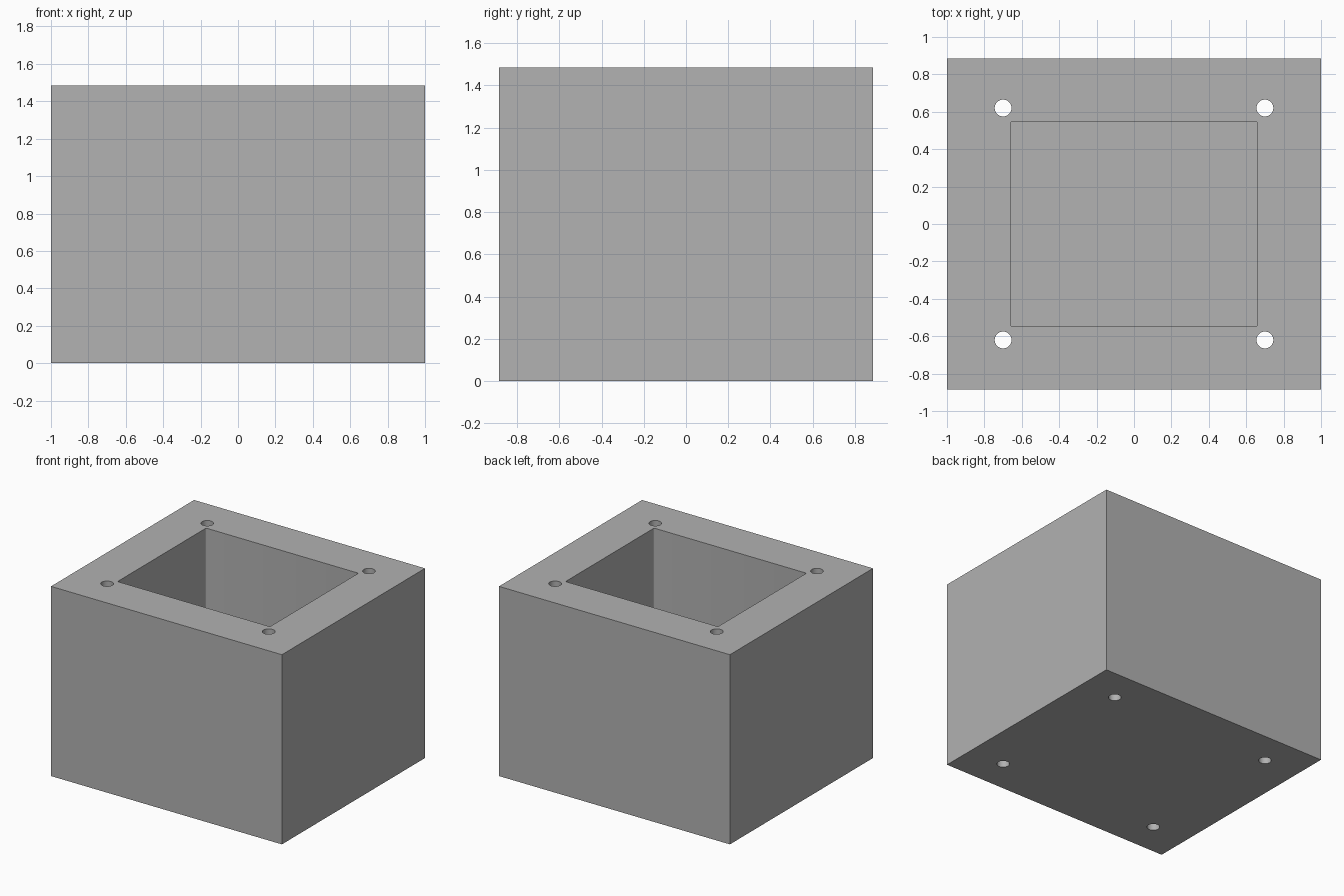
import bpy
import bmesh
from mathutils import Matrix

if "Cube" in bpy.data.objects:
    bpy.data.objects.remove(bpy.data.objects["Cube"], do_unlink=True)

WIDTH, DEPTH, HEIGHT = 2.0, 1.77, 1.485
POCKET_X, POCKET_Y, FLOOR = 1.32, 1.095, 0.335
HOLE_X, HOLE_Y, HOLE_R = 0.70, 0.62, 0.045

grey = bpy.data.materials.new("plain grey")
grey.use_nodes = True
colour = (0.445, 0.445, 0.445, 1)
grey.diffuse_color = colour
grey.node_tree.nodes["Principled BSDF"].inputs["Base Color"].default_value = colour


def add_object(name, bm):
    mesh = bpy.data.meshes.new(name)
    bm.to_mesh(mesh)
    bm.free()
    mesh.materials.append(grey)
    obj = bpy.data.objects.new(name, mesh)
    bpy.context.collection.objects.link(obj)
    return obj


def box(name, sx, sy, z0, z1, corner=0):
    bm = bmesh.new()
    bmesh.ops.create_cube(bm, size=1, matrix=Matrix.Translation((0, 0, (z0 + z1) / 2))
                          @ Matrix.Diagonal((sx, sy, z1 - z0, 1)))
    if corner:
        upright = [e for e in bm.edges
                   if abs(e.verts[0].co.z - e.verts[1].co.z) > 0.1]
        bmesh.ops.bevel(bm, geom=upright, offset=corner, segments=4,
                        profile=0.5, affect='EDGES')
    return add_object(name, bm)


# Solid block, open pocket and four bolt holes
block = box("block", WIDTH, DEPTH, 0, HEIGHT)
pocket = box("pocket_cutter", POCKET_X, POCKET_Y, FLOOR, HEIGHT + 0.2, 0.01)

bm = bmesh.new()
for x in (-HOLE_X, HOLE_X):
    for y in (-HOLE_Y, HOLE_Y):
        bmesh.ops.create_cone(bm, cap_ends=True, segments=48, radius1=HOLE_R,
                              radius2=HOLE_R, depth=HEIGHT + 0.4,
                              matrix=Matrix.Translation((x, y, HEIGHT / 2)))
holes = add_object("hole_cutter", bm)

# Cut and apply
bpy.context.view_layer.objects.active = block
block.select_set(True)
for cutter in (pocket, holes):
    cutter.hide_render = True
    mod = block.modifiers.new(cutter.name, 'BOOLEAN')
    mod.operation = 'DIFFERENCE'
    mod.solver = 'EXACT'
    mod.object = cutter
    bpy.ops.object.modifier_apply(modifier=mod.name)
    bpy.data.objects.remove(cutter, do_unlink=True)

bpy.ops.object.shade_smooth_by_angle()
